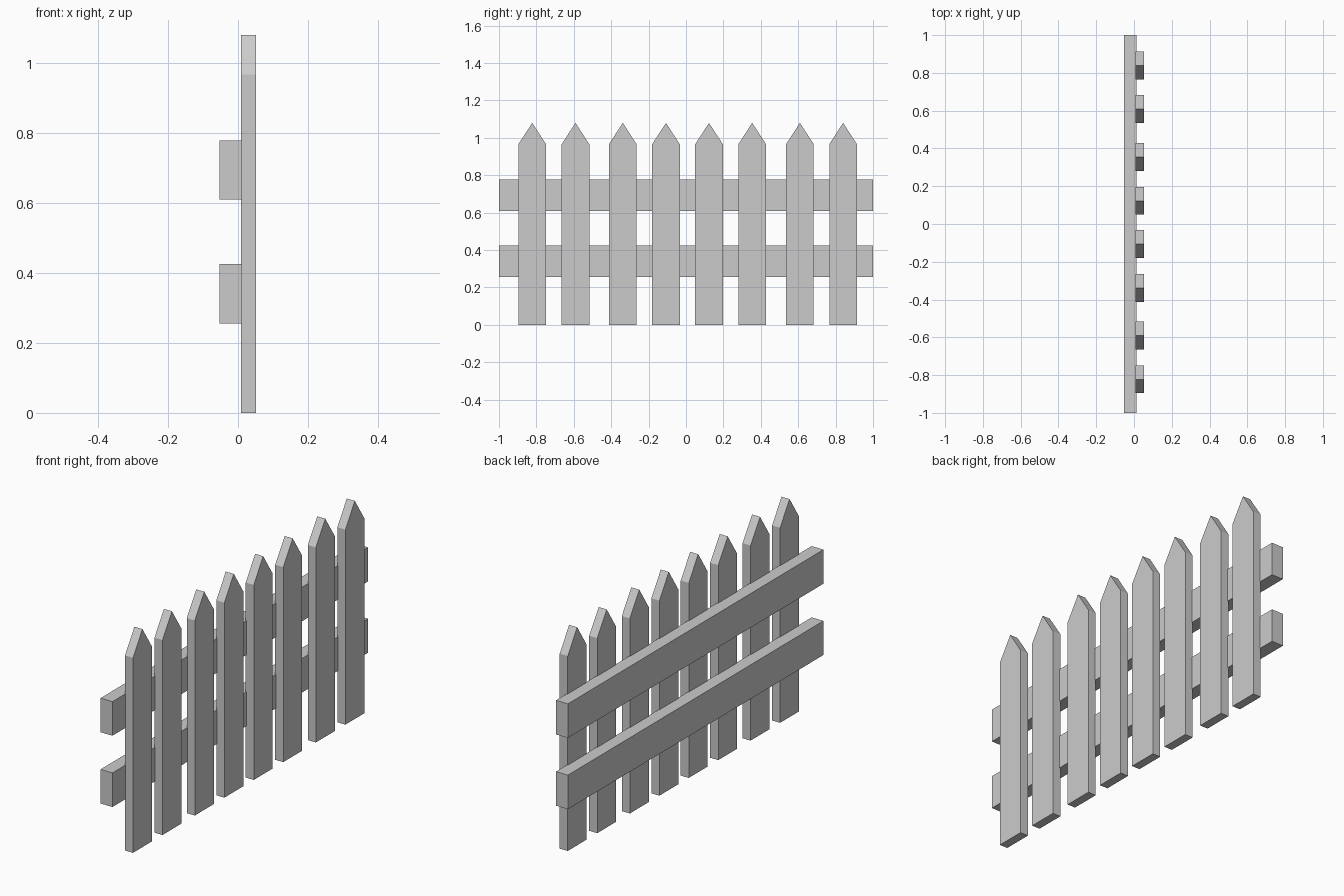
import bpy

if "Cube" in bpy.data.objects:
    bpy.data.objects.remove(bpy.data.objects["Cube"])


def extrude_profile(name, profile, x0, x1):
    """Solid made from a (y, z) outline, extruded from x0 to x1."""
    n = len(profile)
    verts = [(x, y, z) for x in (x0, x1) for y, z in profile]
    faces = [tuple(reversed(range(n))), tuple(range(n, 2 * n))]
    faces += [(i, (i + 1) % n, n + (i + 1) % n, n + i) for i in range(n)]
    mesh = bpy.data.meshes.new(name)
    mesh.from_pydata(verts, [], faces)
    obj = bpy.data.objects.new(name, mesh)
    bpy.context.collection.objects.link(obj)
    return obj


# Horizontal rails behind the pickets
for name, z0, z1 in (("lower_rail", 0.256, 0.425), ("upper_rail", 0.609, 0.778)):
    extrude_profile(name, [(-1, z0), (1, z0), (1, z1), (-1, z1)], -0.053, 0.012)

# Pointed pickets, slightly overlapping the rails
HALF, SHOULDER, TIP = 0.074, 0.966, 1.08
centres = (-0.822, -0.591, -0.338, -0.107, 0.123, 0.354, 0.609, 0.84)
for i, y in enumerate(centres, 1):
    outline = [(y - HALF, 0), (y + HALF, 0), (y + HALF, SHOULDER),
               (y, TIP), (y - HALF, SHOULDER)]
    extrude_profile(f"picket_{i}", outline, 0.008, 0.052)
